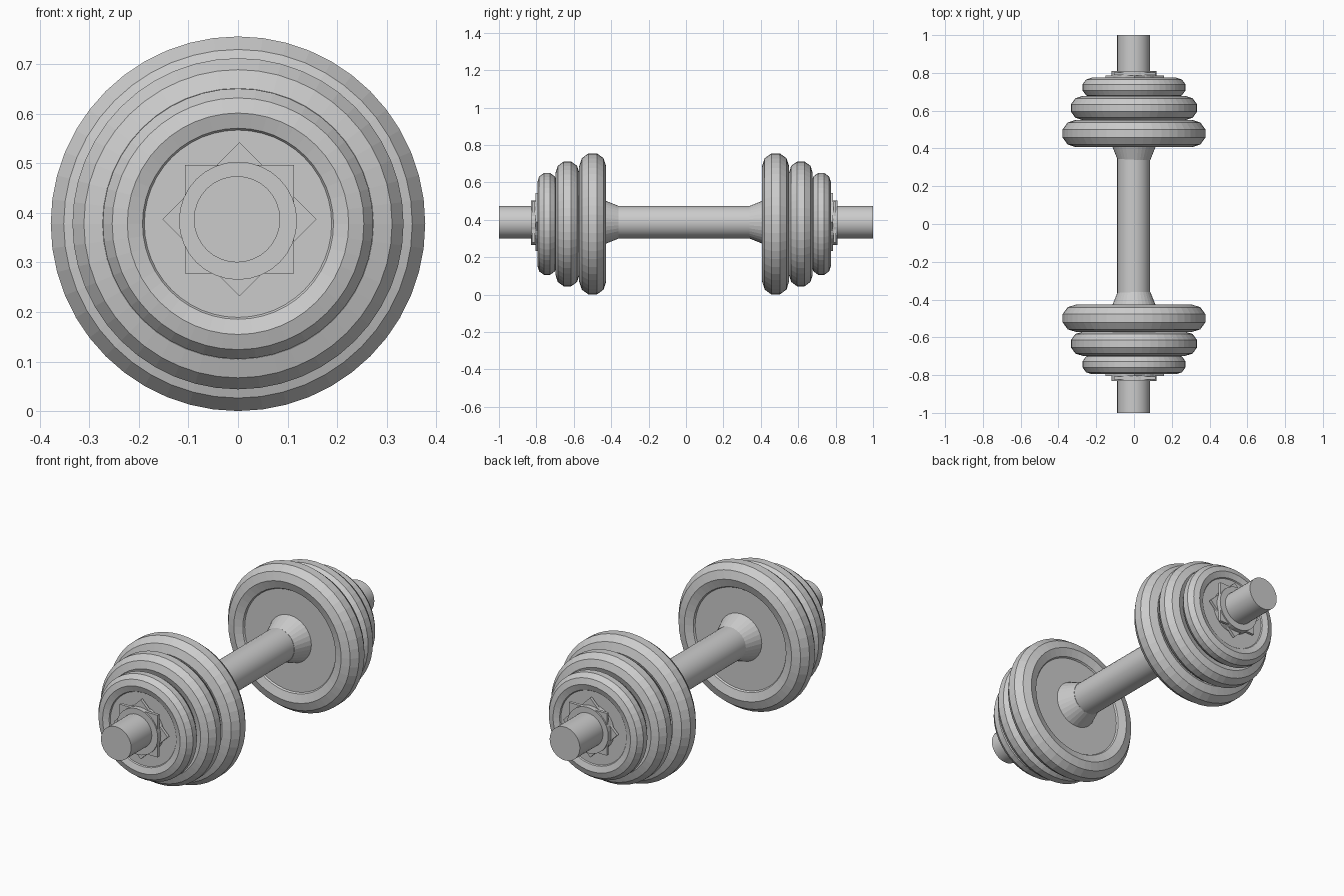
import bpy
import bmesh
from math import sin, cos, tau, radians

cube = bpy.data.objects.get("Cube")
if cube:
    bpy.data.objects.remove(cube, do_unlink=True)

steel = bpy.data.materials.new("plain_grey")
steel.use_nodes = True
GREY = (0.6, 0.6, 0.6, 1)
steel.diffuse_color = GREY
steel.node_tree.nodes["Principled BSDF"].inputs["Base Color"].default_value = GREY

PLATE_Z = 0.378
BAR_Z = 0.387
SHIFT = -0.01   # the weights sit slightly forward on the bar


def lathe(name, profile, z, sides=48, turn=0.0, x=0.0):
    """Turn (radius, y) points around the y axis and cap both ends."""
    bm = bmesh.new()
    angles = [turn + tau * i / sides for i in range(sides)]
    rings = [[bm.verts.new((x + r * cos(a), y, z + r * sin(a))) for a in angles]
             for r, y in profile]
    for a, b in zip(rings, rings[1:]):
        for i in range(sides):
            j = (i + 1) % sides
            bm.faces.new((a[i], a[j], b[j], b[i]))
    bm.faces.new(rings[0])
    bm.faces.new(rings[-1])
    bmesh.ops.recalc_face_normals(bm, faces=bm.faces)
    mesh = bpy.data.meshes.new(name)
    bm.to_mesh(mesh)
    bm.free()
    mesh.materials.append(steel)
    obj = bpy.data.objects.new(name, mesh)
    bpy.context.collection.objects.link(obj)
    return obj


def plate(name, y, scale):
    """Weight plate: faceted round rim with a recessed flat web."""
    major, minor = 0.309 * scale, 0.072 * scale
    rim = [(major + minor * cos(radians(a)), y + minor * sin(radians(a)))
           for a in range(-126, 127, 36)]
    web = major - 0.66 * minor
    depth = 0.7 * minor
    lathe(name, [(web, y - depth)] + rim + [(web, y + depth)], PLATE_Z)


# Bar
bar = lathe("bar", [(0.087, -1), (0.087, 1)], BAR_Z, 32, x=-0.002)
bar.data.shade_smooth()
bar.data.set_sharp_from_angle(angle=radians(30))

for side, label in ((-1, "front"), (1, "back")):
    def at(d):
        return side * d + SHIFT

    # Three plates, shrinking outwards
    plate(label + "_large_plate", at(0.489), 1.0)
    plate(label + "_medium_plate", at(0.624), 0.884)
    plate(label + "_small_plate", at(0.733), 0.722)

    # Flared shoulder inside the large plate
    lathe(label + "_shoulder", [(0.087, at(0.35)), (0.125, at(0.445))], BAR_Z, 32)

    # Star nut: round collar with two crossed square plates
    lathe(label + "_collar", [(0.119, at(0.75)), (0.119, at(0.82))], 0.384, 32)
    for part, turn, y in (("diamond", 0, 0.78), ("square", tau / 8, 0.798)):
        lathe(f"{label}_nut_{part}", [(0.155, at(y)), (0.155, at(y + 0.015))],
              BAR_Z, 4, turn, 0.003)
